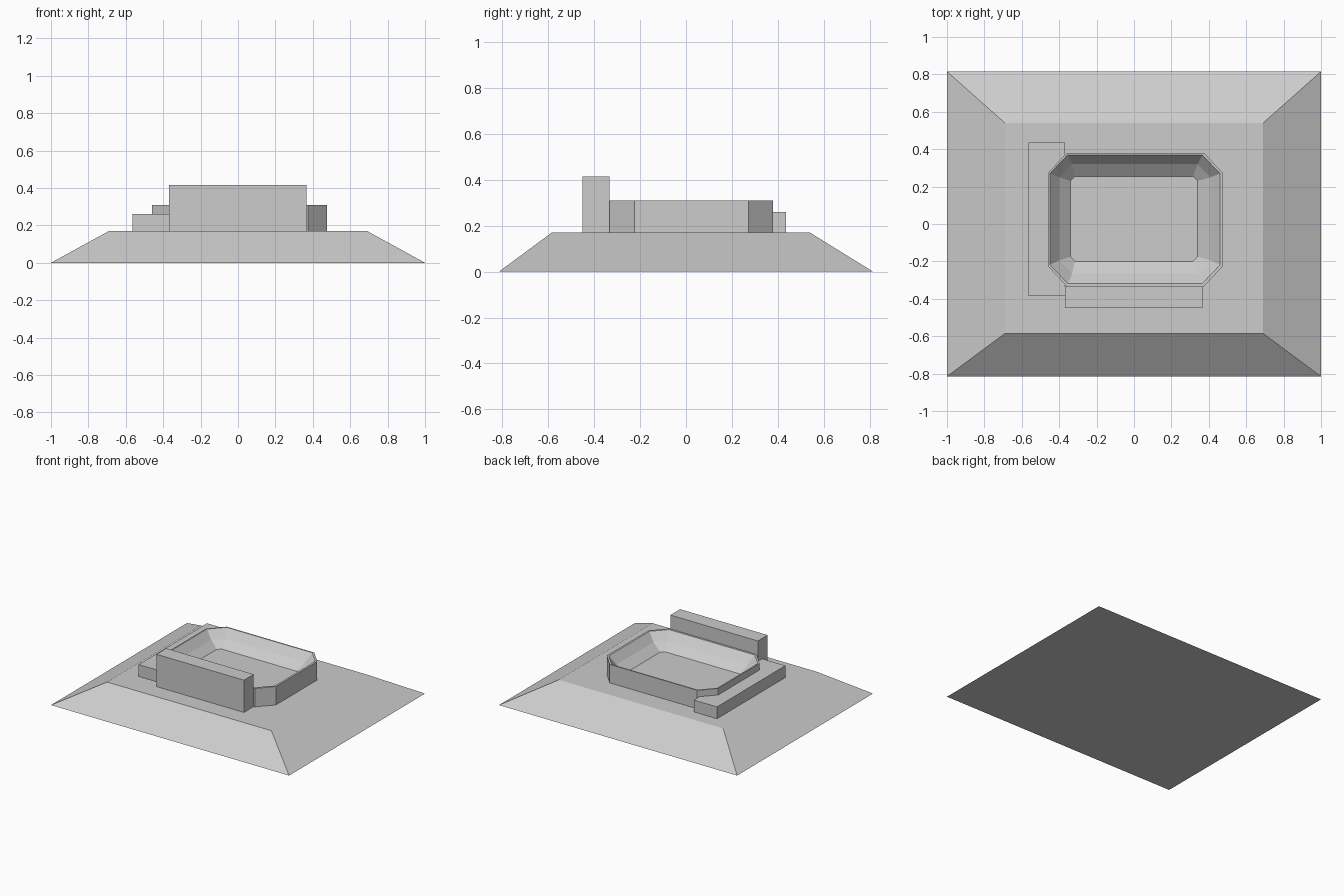
import bpy
import bmesh

default = bpy.data.objects.get("Cube")
if default:
    bpy.data.objects.remove(default, do_unlink=True)

grey = bpy.data.materials.new("plain grey")
grey.use_nodes = True
colour = (0.604, 0.604, 0.604, 1)
grey.diffuse_color = colour
grey.node_tree.nodes["Principled BSDF"].inputs["Base Color"].default_value = colour

GROUND = 0.17


def loft(name, rings):
    """Closed solid skinned through rings of (outline, height)."""
    bm = bmesh.new()
    loops = [[bm.verts.new((x, y, z)) for x, y in pts] for pts, z in rings]
    for low, high in zip(loops, loops[1:]):
        n = len(low)
        for i in range(n):
            j = (i + 1) % n
            bm.faces.new((low[i], low[j], high[j], high[i]))
    bm.faces.new(loops[0][::-1])
    bm.faces.new(loops[-1])
    bmesh.ops.recalc_face_normals(bm, faces=bm.faces)
    mesh = bpy.data.meshes.new(name)
    bm.to_mesh(mesh)
    bm.free()
    mesh.materials.append(grey)
    obj = bpy.data.objects.new(name, mesh)
    bpy.context.collection.objects.link(obj)
    return obj


def rect(x0, x1, y0, y1):
    return [(x0, y0), (x1, y0), (x1, y1), (x0, y1)]


def octagon(x0, x1, y0, y1, cx, cy):
    """Rectangle with its corners cut by cx and cy."""
    return [(x0 + cx, y0), (x1 - cx, y0), (x1, y0 + cy), (x1, y1 - cy),
            (x1 - cx, y1), (x0 + cx, y1), (x0, y1 - cy), (x0, y0 + cy)]


# Sloping mound
loft("mound", [(rect(-1, 1, -0.815, 0.815), 0),
               (rect(-0.69, 0.69, -0.585, 0.54), GROUND)])

# Hollow basin: outer wall, thin rim, two sloping bands, floor
outer = octagon(-0.46, 0.475, -0.333, 0.38, 0.1, 0.108)
loft("basin", [(outer, GROUND), (outer, 0.31),
               (octagon(-0.45, 0.46, -0.318, 0.37, 0.095, 0.1), 0.31),
               (octagon(-0.4, 0.41, -0.265, 0.32, 0.07, 0.07), 0.25),
               (octagon(-0.34, 0.34, -0.2, 0.255, 0.025, 0.025), 0.2)])

# Tall block along the front
wall = rect(-0.37, 0.365, -0.45, -0.333)
loft("front_wall", [(wall, GROUND), (wall, 0.415)])

# Low step on the right, fitted around the basin
step = [(-0.565, -0.385), (-0.37, -0.385), (-0.37, -0.32), (-0.45, -0.225),
        (-0.45, 0.27), (-0.37, 0.36), (-0.37, 0.435), (-0.565, 0.435)]
loft("side_step", [(step, GROUND), (step, 0.26)])
